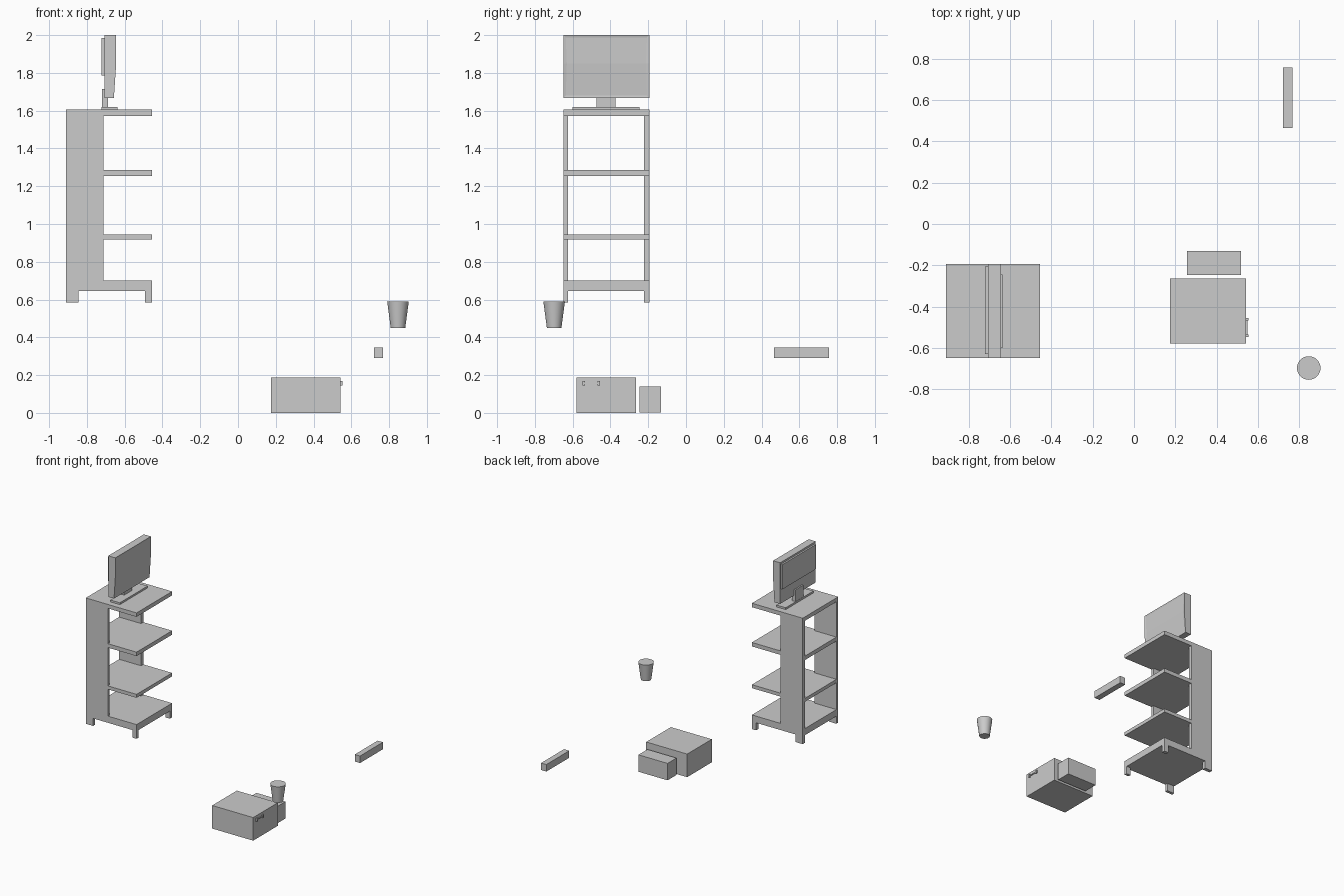
import bpy
import bmesh

if "Cube" in bpy.data.objects:
    bpy.data.objects.remove(bpy.data.objects["Cube"])


def new_object(name, bm):
    bmesh.ops.recalc_face_normals(bm, faces=bm.faces)
    mesh = bpy.data.meshes.new(name)
    bm.to_mesh(mesh)
    bm.free()
    obj = bpy.data.objects.new(name, mesh)
    bpy.context.collection.objects.link(obj)
    return obj


def box(name, x, y, z):
    """Box given as (min, max) ranges on each axis."""
    bm = bmesh.new()
    bmesh.ops.create_cube(bm, size=1)
    for v in bm.verts:
        v.co = [r[0] if c < 0 else r[1] for c, r in zip(v.co, (x, y, z))]
    return new_object(name, bm)


def extrude_y(name, profile, y0, y1):
    """Extrude an (x, z) outline along y."""
    bm = bmesh.new()
    face = bm.faces.new([bm.verts.new((x, y0, z)) for x, z in profile])
    ext = bmesh.ops.extrude_face_region(bm, geom=[face])["geom"]
    verts = [e for e in ext if isinstance(e, bmesh.types.BMVert)]
    bmesh.ops.translate(bm, verts=verts, vec=(0, y1 - y0, 0))
    return new_object(name, bm)


# Shelf unit: side panels with rear legs, open front and back
X0, X1, Y0, Y1 = -0.91, -0.455, -0.649, -0.194
PANEL = [(X0, 0.585), (-0.845, 0.585), (-0.845, 0.646), (-0.712, 0.646),
         (-0.712, 1.604), (X0, 1.604)]
for side, ya, yb in (("near", Y0, Y0 + 0.023), ("far", Y1 - 0.029, Y1)):
    extrude_y(f"shelf_side_panel_{side}", PANEL, ya, yb)
    box(f"shelf_front_leg_{side}", (-0.492, X1), (ya, yb), (0.585, 0.647))

for i, z in enumerate([(0.646, 0.70), (0.917, 0.945), (1.255, 1.287), (1.573, 1.605)]):
    box(f"shelf_board_{i + 1}", (X0, X1), (Y0, Y1), z)

# Monitor: screen body tapering towards the bottom, with a recessed panel
body = extrude_y("monitor_body", [(-0.708, 1.667), (-0.657, 1.667), (-0.645, 1.85),
                                  (-0.645, 2.0), (-0.708, 2.0)], Y0, Y1)
bm = bmesh.new()
bm.from_mesh(body.data)
front = [f for f in bm.faces if f.normal.x > 0.9]
bmesh.ops.inset_region(bm, faces=front, thickness=0.018, depth=-0.003)
bm.to_mesh(body.data)
bm.free()

box("monitor_back_cover", (-0.722, -0.707), (-0.63, -0.207), (1.785, 1.985))
box("monitor_neck", (-0.72, -0.688), (-0.475, -0.374), (1.615, 1.715))
box("monitor_base", (-0.722, -0.638), (-0.602, -0.245), (1.604, 1.62))

# Large case with a small handle
box("large_case", (0.175, 0.542), (-0.58, -0.265), (0.0, 0.187))
for i, y in enumerate((-0.541, -0.462)):
    box(f"case_handle_post_{i + 1}", (0.54, 0.554), (y - 0.006, y + 0.006), (0.144, 0.168))
box("case_handle_bar", (0.543, 0.549), (-0.538, -0.465), (0.152, 0.16))

# Small box beside it
box("small_box", (0.258, 0.519), (-0.247, -0.132), (0.003, 0.14))

# Loose bar
box("loose_bar", (0.721, 0.768), (0.465, 0.758), (0.29, 0.347))

# Tapered cup
bpy.ops.mesh.primitive_cone_add(vertices=32, radius1=0.0385, radius2=0.057, depth=0.139,
                                location=(0.847, -0.698, 0.5195))
cup = bpy.context.object
cup.name = "cup"
bpy.ops.object.shade_smooth_by_angle()
